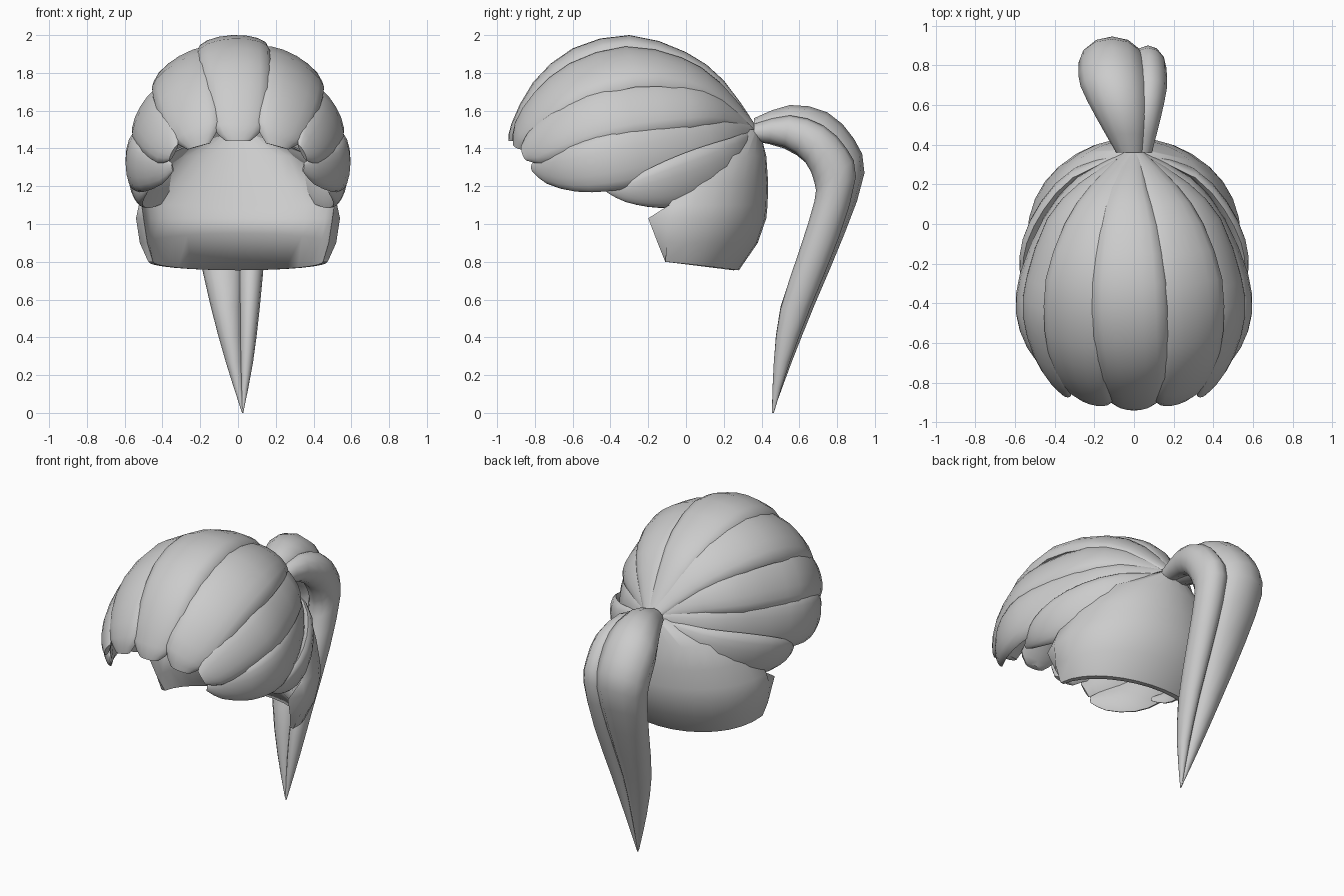
import bpy, bmesh, math
from mathutils import Vector

if "Cube" in bpy.data.objects:
    bpy.data.objects.remove(bpy.data.objects["Cube"])

hair = bpy.data.materials.new("hair grey")
hair.diffuse_color = (0.6, 0.6, 0.6, 1)
hair.use_nodes = True
hair.node_tree.nodes["Principled BSDF"].inputs["Base Color"].default_value = hair.diffuse_color
HEAD = Vector((0, -0.3, 1.35))


def finish(name, bm, angle=50):
    bmesh.ops.recalc_face_normals(bm, faces=bm.faces)
    me = bpy.data.meshes.new(name)
    bm.to_mesh(me)
    bm.free()
    me.materials.append(hair)
    ob = bpy.data.objects.new(name, me)
    bpy.context.collection.objects.link(ob)
    bpy.ops.object.select_all(action='DESELECT')
    ob.select_set(True)
    bpy.context.view_layer.objects.active = ob
    bpy.ops.object.shade_smooth_by_angle(angle=math.radians(angle))
    return ob


def loft(name, rings):
    """Closed tube through equal-sized rings, capped at both ends."""
    bm = bmesh.new()
    loops = [[bm.verts.new(p) for p in r] for r in rings]
    n = len(loops[0])
    for a, b in zip(loops, loops[1:]):
        for i in range(n):
            j = (i + 1) % n
            bm.faces.new((a[i], a[j], b[j], b[i]))
    bm.faces.new(loops[0])
    bm.faces.new(loops[-1])
    return finish(name, bm)


def smooth_path(stations, steps):
    """Catmull-Rom interpolation of station tuples."""
    s = [Vector(p) for p in stations]
    s = [2 * s[0] - s[1]] + s + [2 * s[-1] - s[-2]]
    out = []
    for k in range(1, len(s) - 2):
        a, b, c, d = s[k - 1:k + 3]
        for i in range(steps):
            t = i / steps
            out.append(0.5 * (2 * b + (c - a) * t + (2 * a - 5 * b + 4 * c - d) * t * t
                              + (3 * b - a - 3 * c + d) * t ** 3))
    return out + [s[-2]]


def lock(name, stations, mirror=False):
    """Flattened lock lying on the head: stations are x, y, z, half width."""
    if mirror:
        stations = [(-x, y, z, w) for x, y, z, w in stations]
    path = smooth_path(stations, 2)
    pts = [p.xyz for p in path]
    rings = []
    for i, p in enumerate(pts):
        w = path[i][3]
        t = (pts[min(i + 1, len(pts) - 1)] - pts[max(i - 1, 0)]).normalized()
        n = p - HEAD
        n = (n - t * n.dot(t)).normalized()
        side = t.cross(n)
        ring = []
        for k in range(9):                       # rounded outer face
            a = math.radians(-90 + 22.5 * k)
            ring.append(p + side * w * 1.08 * math.sin(a) - n * 0.42 * w * (1 - math.cos(a)))
        for k in range(1, 4):                    # flatter underside
            a = math.radians(90 - 45 * k)
            ring.append(p + side * w * 1.08 * math.sin(a) - n * w * (0.42 + 0.22 * math.cos(a)))
        rings.append(ring)
    return loft(name, rings)


# Locks swept from the gather point over the head
lock("centre_lock", [(0, .37, 1.52, .03), (-.03, .2, 1.76, .09), (-.03, 0, 1.91, .14),
                     (-.03, -.3, 2.0, .175), (-.02, -.6, 1.93, .175), (0, -.81, 1.75, .155),
                     (0, -.925, 1.53, .125), (0, -.94, 1.44, .06)])
side_locks = {
    "upper_lock": [(.02, .37, 1.52, .03), (.14, .2, 1.72, .1), (.24, 0, 1.84, .145),
                   (.31, -.3, 1.89, .185), (.32, -.6, 1.8, .18), (.29, -.79, 1.65, .16),
                   (.24, -.895, 1.5, .13), (.215, -.91, 1.41, .06)],
    "temple_lock": [(.03, .36, 1.52, .03), (.24, .2, 1.63, .1), (.4, .01, 1.66, .135),
                    (.5, -.3, 1.64, .155), (.52, -.5, 1.59, .15), (.47, -.7, 1.5, .13),
                    (.4, -.82, 1.42, .1), (.35, -.87, 1.38, .045)],
    "side_lock": [(.03, .37, 1.5, .03), (.29, .23, 1.47, .09), (.46, .02, 1.42, .13),
                  (.575, -.25, 1.36, .145), (.595, -.45, 1.32, .14), (.54, -.62, 1.29, .115),
                  (.43, -.76, 1.29, .075), (.35, -.82, 1.3, .02)],
    "ear_lock": [(.03, .37, 1.47, .03), (.29, .29, 1.355, .1), (.45, .13, 1.26, .135),
                 (.545, -.06, 1.2, .125), (.565, -.22, 1.17, .09), (.54, -.33, 1.16, .05),
                 (.49, -.42, 1.18, .015)],
}
for name, st in side_locks.items():
    lock("right_" + name, st)
    lock("left_" + name, st, True)

# Nape: thick curved shell with folded front corners.
# Rows: z, half width, outer front y, outer back y, ridge x, ridge y, inner back y, centre rise
rows = [(1.5, .1, .3, .39, .09, .29, .35, 0), (1.36, .4, .04, .425, .38, .02, .28, 0),
        (1.22, .48, -.04, .435, .46, -.06, .2, 0), (1.1, .525, -.08, .432, .51, -.09, .12, 0),
        (1.03, .54, -.09, .425, .5, -.2, .08, 0), (.9, .52, -.1, .38, .48, -.15, .07, .05),
        (.8, .475, -.11, .28, .45, -.11, .25, -.045)]
rings = []
for z, a, yf, yo, rx, ry, yi, rise in rows:
    ring = []
    for k in range(17):
        t = math.radians(-90 + 11.25 * k)
        c = math.cos(t)
        ring.append((a * math.sin(t), yf + (yo - yf) * c ** .9, z + min(rise, 0) * c))
    for k in range(17):
        t = math.radians(90 - 11.25 * k)
        c = math.cos(t)
        ring.append((rx * math.sin(t), ry + (yi - ry) * c, z + rise * c))
    rings.append(ring)
loft("nape", rings)


def tail(name, stations):
    """Ponytail strand: stations are centre x, outer y, outer z, inner y, inner z, half width."""
    rings = []
    for s in smooth_path(stations, 2):
        x, yo, zo, yi, zi, w = s
        o, i = Vector((x, yo, zo)), Vector((x, yi, zi))
        ring = []
        for k in range(12):
            a = math.radians(30 * k)
            ring.append((o + i) / 2 + (o - i) / 2 * math.cos(a) + Vector((w * math.sin(a), 0, 0)))
        rings.append(ring)
    return loft(name, rings)


# Ponytail made of a wide and a narrow strand
tail("ponytail_wide", [(-.02, .36, 1.56, .36, 1.44, .07), (-.06, .55, 1.63, .52, 1.4, .13),
                       (-.1, .75, 1.59, .64, 1.32, .17), (-.11, .89, 1.45, .69, 1.22, .17),
                       (-.11, .945, 1.27, .69, 1.12, .16), (-.09, .84, .95, .61, .87, .13),
                       (-.06, .68, .57, .5, .56, .085), (-.02, .56, .27, .465, .27, .045),
                       (.022, .465, .01, .455, .01, .004)])
tail("ponytail_narrow", [(.04, .36, 1.53, .36, 1.44, .05), (.06, .55, 1.575, .52, 1.41, .075),
                         (.075, .73, 1.52, .63, 1.33, .09), (.075, .85, 1.4, .68, 1.22, .09),
                         (.07, .9, 1.25, .68, 1.12, .09), (.07, .81, .93, .6, .86, .075),
                         (.06, .66, .56, .5, .55, .055), (.045, .55, .27, .465, .27, .035),
                         (.024, .465, 0, .455, 0, .004)])
